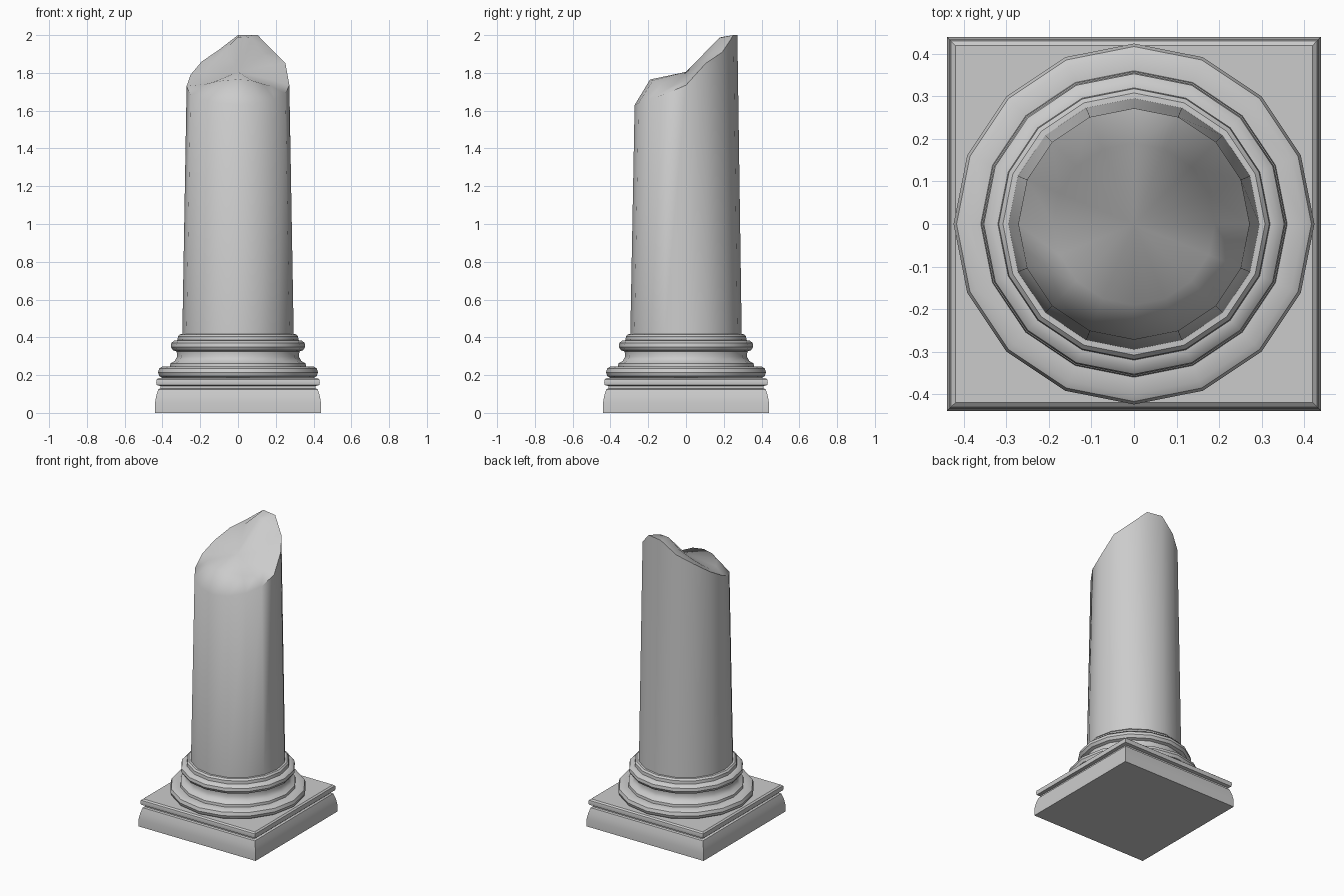
import bpy, bmesh
from math import cos, sin, pi, sqrt

if "Cube" in bpy.data.objects:
    bpy.data.objects.remove(bpy.data.objects["Cube"])


def add_rings(bm, rings):
    """Skin a list of equal-length point rings with quads."""
    loops = [[bm.verts.new(p) for p in ring] for ring in rings]
    n = len(loops[0])
    for a, b in zip(loops, loops[1:]):
        for i in range(n):
            j = (i + 1) % n
            bm.faces.new((a[i], a[j], b[j], b[i]))
    return loops


def ring(r, z, sides, start=0.0):
    return [(r * cos(start + 2 * pi * i / sides),
             r * sin(start + 2 * pi * i / sides), z) for i in range(sides)]


def finish(bm, name, angle):
    bmesh.ops.recalc_face_normals(bm, faces=bm.faces)
    me = bpy.data.meshes.new(name)
    bm.to_mesh(me)
    bm.free()
    ob = bpy.data.objects.new(name, me)
    bpy.context.collection.objects.link(ob)
    bpy.ops.object.select_all(action='DESELECT')
    ob.select_set(True)
    bpy.context.view_layer.objects.active = ob
    bpy.ops.object.shade_smooth_by_angle(angle=angle)
    return ob


def moulding(name, profile, sides, start=0.0, scale=1.0):
    bm = bmesh.new()
    loops = add_rings(bm, [ring(r * scale, z, sides, start) for r, z in profile])
    bm.faces.new(loops[0])
    bm.faces.new(loops[-1])
    return finish(bm, name, pi / 5)


# Square plinth with a groove below its top slab
moulding("plinth", [(.44, 0), (.44, .05), (.433, .09), (.422, .125), (.41, .13),
                    (.41, .142), (.43, .147), (.433, .162), (.43, .177), (.42, .185)],
         4, pi / 4, sqrt(2))

# Round base: large torus, hollow, small torus, collar
moulding("round_base", [(.40, .184), (.417, .195), (.424, .215), (.417, .236),
                        (.40, .245), (.36, .245), (.358, .262), (.335, .275),
                        (.322, .298), (.325, .325), (.345, .332), (.356, .35),
                        (.353, .37), (.338, .383), (.32, .385), (.318, .405),
                        (.308, .416), (.28, .418)], 16)

# Tapered shaft ending in an uneven broken top (heights run anticlockwise from +x)
rim = [1.735, 1.85, 1.91, 2.0, 2.0, 1.92, 1.86, 1.79,
       1.73, 1.68, 1.66, 1.64, 1.63, 1.64, 1.66, 1.69]
inner = [1.76, 1.84, 1.90, 1.985, 1.99, 1.92, 1.86, 1.80,
         1.75, 1.74, 1.75, 1.76, 1.765, 1.76, 1.74, 1.73]


def broken(r, heights):
    return [(x, y, z) for (x, y, _), z in zip(ring(r, 0, 16), heights)]


bm = bmesh.new()
loops = add_rings(bm, [ring(.295, .41, 16), broken(.272, rim), broken(.19, inner)])
bm.faces.new(loops[0])
centre = bm.verts.new((0, 0, 1.805))
top = loops[-1]
for i in range(16):
    bm.faces.new((top[i], top[(i + 1) % 16], centre))
finish(bm, "broken_shaft", pi / 3)
